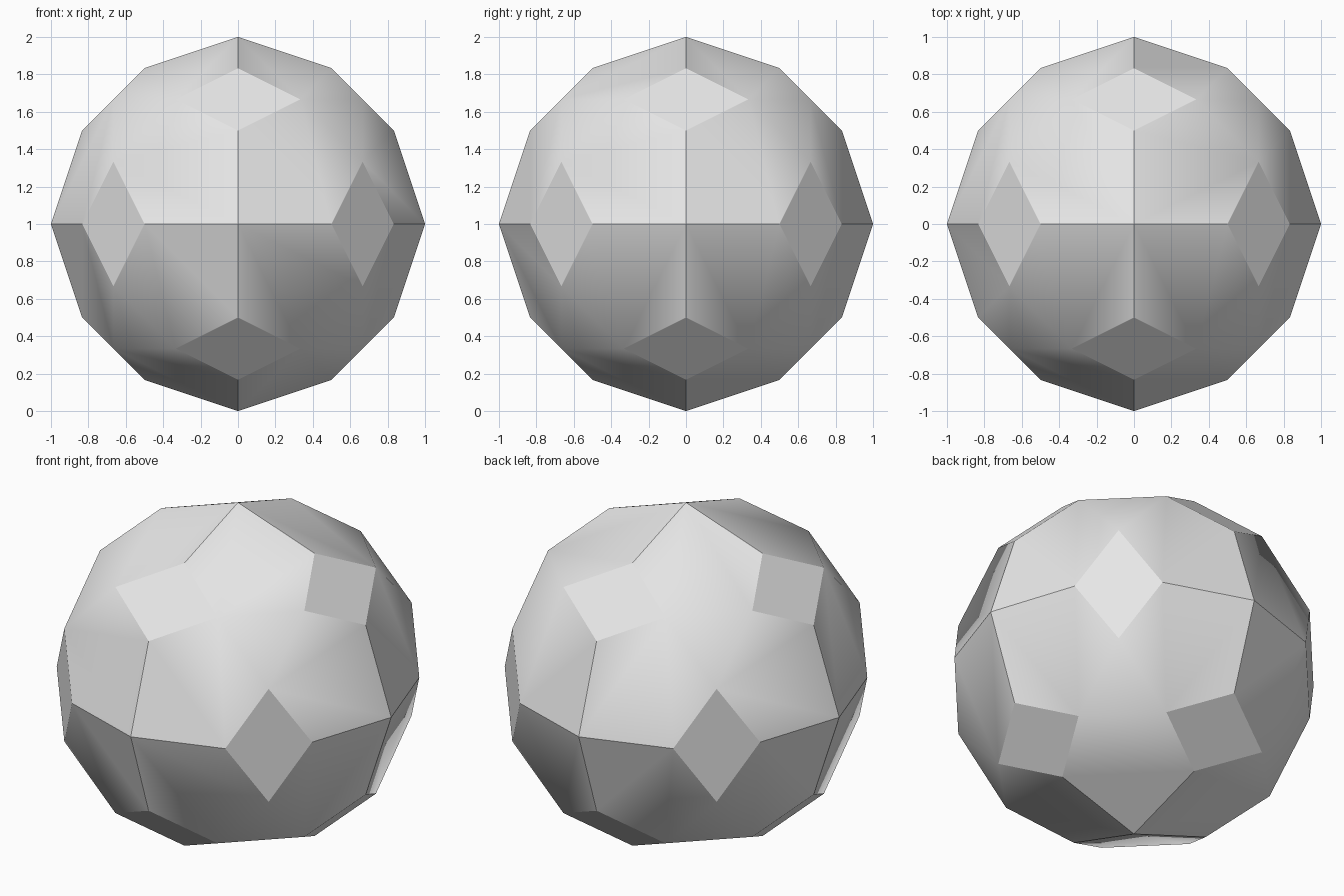
import bpy, bmesh, math
from itertools import permutations, product
from mathutils import Vector

if "Cube" in bpy.data.objects:
    bpy.data.objects.remove(bpy.data.objects["Cube"])

# Corner families: axis tips, ring corners, and octant corners
families = [(1, 0, 0), (5 / 6, 1 / 2, 0), (2 / 3, 2 / 3, 1 / 3)]
points = set()
for family in families:
    for p in permutations(family):
        for s in product((1, -1), repeat=3):
            points.add(tuple(round(a * b, 6) + 0.0 for a, b in zip(p, s)))

# Faceted ball: hull of the corners, merged into pentagons, diamonds and triangles
bm = bmesh.new()
for p in sorted(points):
    bm.verts.new(Vector(p) + Vector((0, 0, 1)))
bmesh.ops.convex_hull(bm, input=bm.verts[:])
bmesh.ops.dissolve_limit(bm, angle_limit=math.radians(2),
                         verts=bm.verts[:], edges=bm.edges[:])
bmesh.ops.recalc_face_normals(bm, faces=bm.faces[:])
mesh = bpy.data.meshes.new("faceted_ball")
bm.to_mesh(mesh)
bm.free()

ball = bpy.data.objects.new("faceted_ball", mesh)
bpy.context.collection.objects.link(ball)

# Plain grey surface
grey = bpy.data.materials.new("light_grey")
grey.diffuse_color = (0.8, 0.8, 0.8, 1)
grey.use_nodes = True
grey.node_tree.nodes["Principled BSDF"].inputs["Base Color"].default_value = grey.diffuse_color
mesh.materials.append(grey)

# Soft shading between pentagons and triangles, sharp elsewhere
bpy.context.view_layer.objects.active = ball
ball.select_set(True)
bpy.ops.object.shade_smooth_by_angle(angle=math.radians(30))
